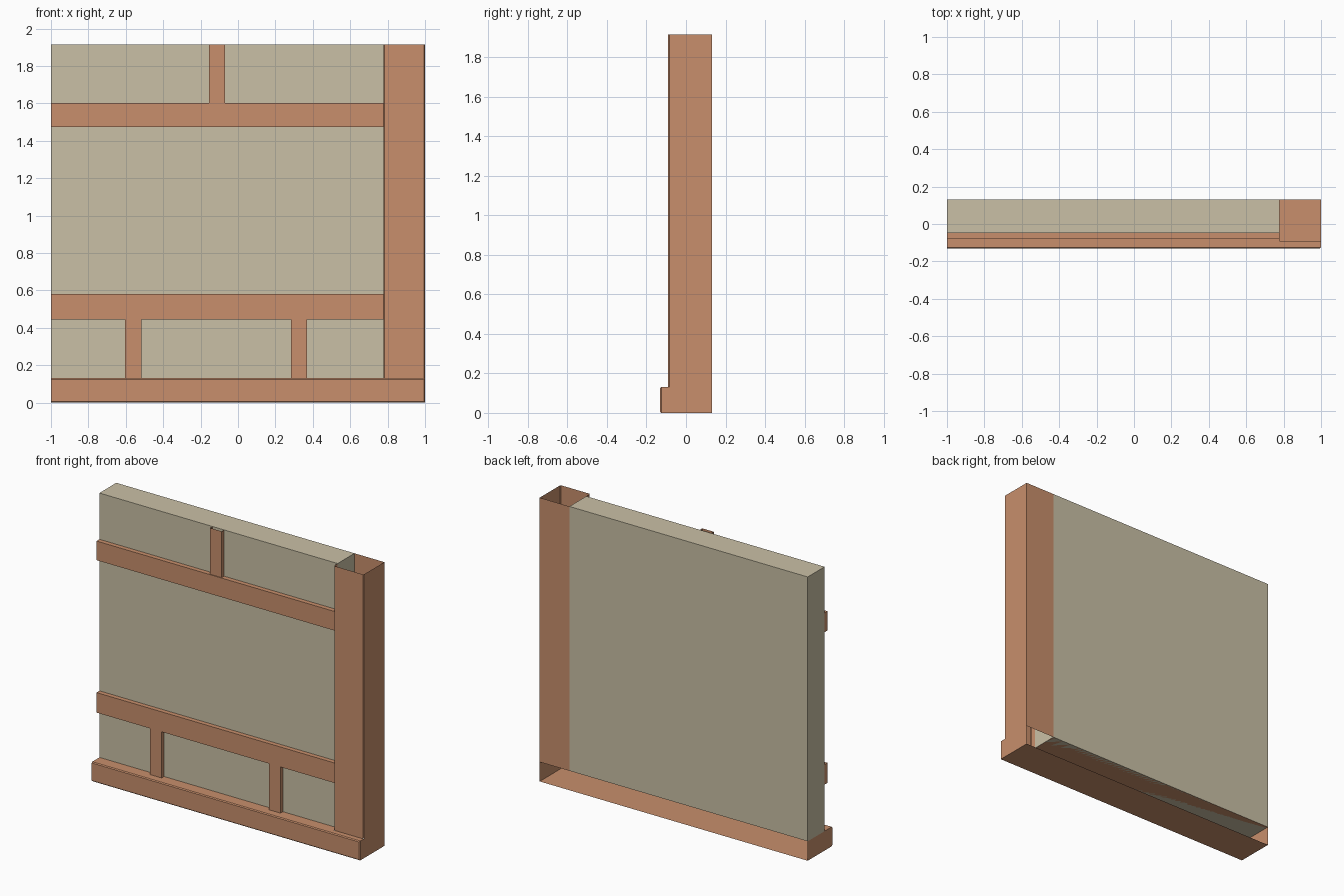
import bpy, bmesh
from mathutils import Vector

if "Cube" in bpy.data.objects:
    bpy.data.objects.remove(bpy.data.objects["Cube"])


def material(name, rgb):
    m = bpy.data.materials.new(name)
    m.diffuse_color = (*rgb, 1)
    m.use_nodes = True
    m.node_tree.nodes["Principled BSDF"].inputs["Base Color"].default_value = m.diffuse_color
    return m


WOOD = material("timber", (0.58, 0.275, 0.15))
PLASTER = material("plaster", (0.59, 0.53, 0.38))

TOP, BASE_Z, BACK = 1.914, 0.131, 0.131
WALL_Y, POST_X, POST_Y = -0.049, 0.778, -0.09
CHAMFER = 0.006


def shell(name, lo, hi, mat, drop=None, bevel=None, cuts=()):
    """Box from lo to hi; chamfer chosen edges, split at cuts, drop chosen faces."""
    bm = bmesh.new()
    bmesh.ops.create_cube(bm, size=1)
    lo, hi = Vector(lo), Vector(hi)
    for v in bm.verts:
        v.co = (lo + hi) / 2 + v.co * (hi - lo)
    if bevel:
        edges = [e for e in bm.edges if bevel((e.verts[0].co + e.verts[1].co) / 2)]
        bmesh.ops.bevel(bm, geom=edges, offset=CHAMFER, segments=1, affect='EDGES')
    for co, no in cuts:
        bmesh.ops.bisect_plane(bm, geom=bm.verts[:] + bm.edges[:] + bm.faces[:],
                               plane_co=co, plane_no=no)
    bmesh.ops.recalc_face_normals(bm, faces=bm.faces)
    if drop:
        faces = [f for f in bm.faces if drop(f.calc_center_median(), f.normal)]
        bmesh.ops.delete(bm, geom=faces, context='FACES')
    me = bpy.data.meshes.new(name)
    bm.to_mesh(me)
    bm.free()
    me.materials.append(mat)
    ob = bpy.data.objects.new(name, me)
    bpy.context.collection.objects.link(ob)
    return ob


# Plaster panel
shell("wall_panel", (-1, WALL_Y, BASE_Z), (POST_X, BACK, TOP), PLASTER)

# Sill beam: open at the back and under the post
shell("sill_beam", (-1, -BACK, 0), (1, BACK, BASE_Z), WOOD,
      bevel=lambda c: c.y < -0.13 and c.x > -0.5,
      cuts=[((POST_X, 0, 0), (1, 0, 0)), ((0, POST_Y, 0), (0, 1, 0))],
      drop=lambda c, n: n.y > 0.9 or (n.z > 0.9 and c.x > POST_X and c.y > POST_Y))

# Corner post: hollow, open at both ends, panel closes its inner side
shell("corner_post", (POST_X, POST_Y, BASE_Z), (1, BACK, TOP), WOOD,
      bevel=lambda c: c.y < POST_Y + 0.01 and 0.5 < c.z < 1.5,
      cuts=[((0, WALL_Y, 0), (0, 1, 0))],
      drop=lambda c, n: abs(n.z) > 0.9 or (n.x < -0.9 and c.y > WALL_Y))

# Horizontal rails
for name, z0, z1 in (("lower_rail", 0.445, 0.58), ("upper_rail", 1.473, 1.602)):
    shell(name, (-1, -0.08, z0), (POST_X, WALL_Y, z1), WOOD,
          drop=lambda c, n: n.y > 0.9)

# Short vertical studs, open at both ends
for name, x, z0, z1 in (("lower_stud_left", -0.56, BASE_Z, 0.445),
                        ("lower_stud_right", 0.327, BASE_Z, 0.445),
                        ("upper_stud", -0.112, 1.602, TOP)):
    shell(name, (x - 0.043, -0.075, z0), (x + 0.043, WALL_Y, z1), WOOD,
          drop=lambda c, n: n.y > 0.9 or abs(n.z) > 0.9)
